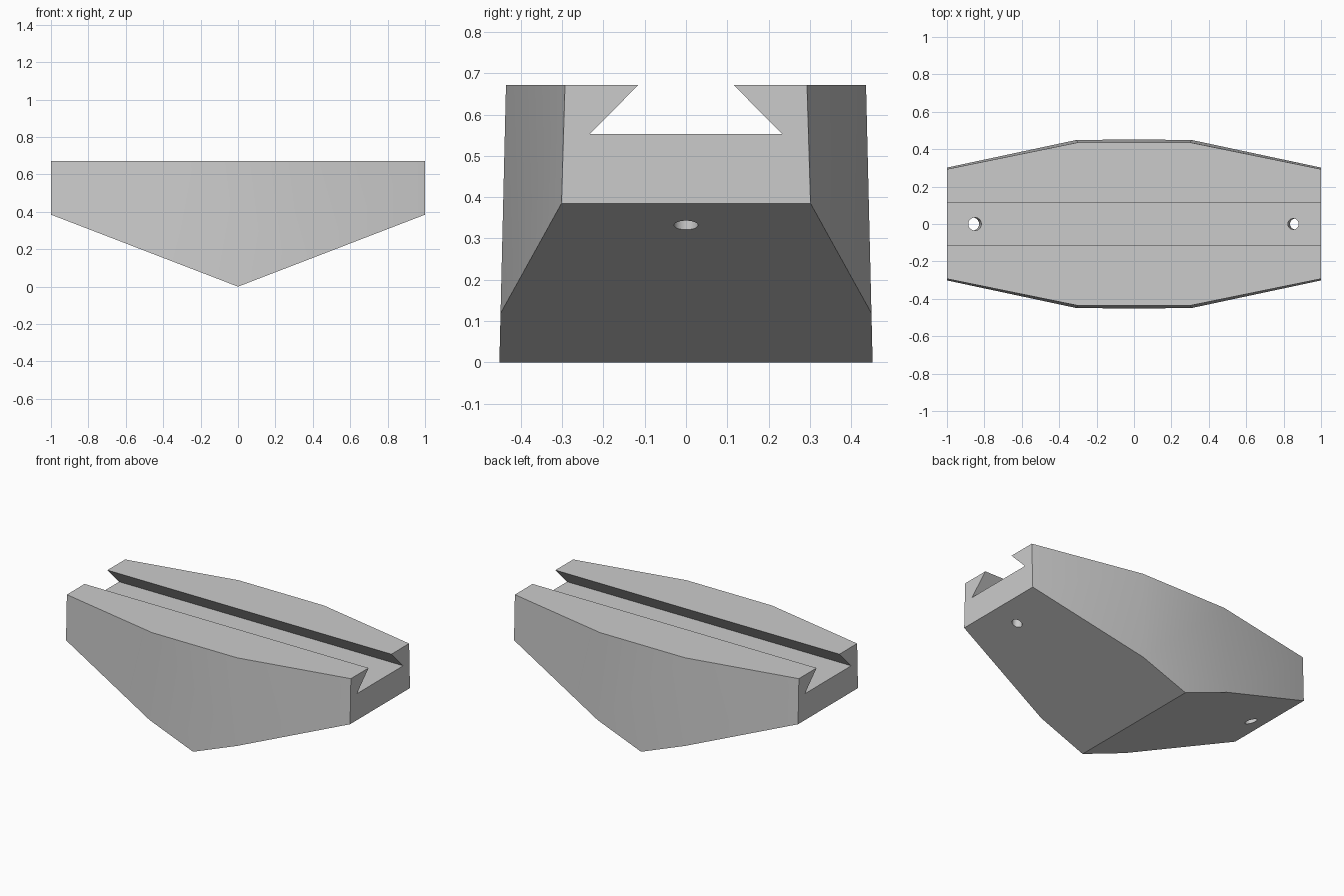
import bpy, bmesh, math
from mathutils import Vector

cube = bpy.data.objects.get("Cube")
if cube:
    bpy.data.objects.remove(cube, do_unlink=True)

TOP = 0.672      # height of the flat top
SLOPE = 0.385    # rise of the wedge underside per unit of length

grey = bpy.data.materials.new("plain grey")
grey.use_nodes = True
grey.diffuse_color = (0.6, 0.6, 0.6, 1)
grey.node_tree.nodes["Principled BSDF"].inputs["Base Color"].default_value = (0.6, 0.6, 0.6, 1)


def finish(name, bm):
    bmesh.ops.recalc_face_normals(bm, faces=bm.faces[:])
    mesh = bpy.data.meshes.new(name)
    bm.to_mesh(mesh)
    bm.free()
    mesh.materials.append(grey)
    obj = bpy.data.objects.new(name, mesh)
    bpy.context.collection.objects.link(obj)
    return obj


def loft(name, rings):
    """Closed solid between two rings of matching points."""
    bm = bmesh.new()
    a, b = [[bm.verts.new(p) for p in ring] for ring in rings]
    bm.faces.new(a)
    bm.faces.new(b)
    n = len(a)
    for i in range(n):
        bm.faces.new((a[i], a[(i + 1) % n], b[(i + 1) % n], b[i]))
    return bm


def plan(z, end, mid, corner):
    """Eight-sided outline, narrower at both ends."""
    quarter = [(1, end), (corner, mid)]
    half = quarter + [(-x, y) for x, y in reversed(quarter)]
    return [(x, y, z) for x, y in half + [(-x, -y) for x, y in half]]


# Body: tapered block cut to a V-shaped underside
bm = loft("body", [plan(0, 0.313, 0.452, 0.31), plan(TOP, 0.293, 0.436, 0.3)])
for side in (1, -1):
    cut = bmesh.ops.bisect_plane(
        bm, geom=bm.verts[:] + bm.edges[:] + bm.faces[:], plane_co=(0, 0, 0),
        plane_no=(side * SLOPE, 0, -1), clear_outer=True)
    edges = [e for e in cut["geom_cut"] if isinstance(e, bmesh.types.BMEdge)]
    bmesh.ops.holes_fill(bm, edges=[e for e in bm.edges if e.is_boundary], sides=0)
body = finish("wedge_body", bm)

# Dovetail slot along the top
profile = [(-0.233, 0.553), (0.233, 0.553), (0.115, TOP), (0.115, 0.8),
           (-0.115, 0.8), (-0.115, TOP)]
cutters = [finish("slot_cutter", loft("slot", [[(x, y, z) for y, z in profile]
                                               for x in (-1.2, 1.2)]))]

# Slightly tilted screw holes near both ends
for side, radius in ((-1, 0.035), (1, 0.029)):
    bm = bmesh.new()
    bmesh.ops.create_cone(bm, cap_ends=True, segments=32, radius1=radius,
                          radius2=radius, depth=0.6)
    hole = finish("hole_cutter", bm)
    hole.location = (side * 0.857, 0, 0.44)
    hole.rotation_euler.y = -side * math.radians(3)
    cutters.append(hole)

bpy.context.view_layer.objects.active = body
for cutter in cutters:
    cutter.hide_render = True
    mod = body.modifiers.new("cut", 'BOOLEAN')
    mod.operation = 'DIFFERENCE'
    mod.solver = 'EXACT'
    mod.object = cutter
    bpy.ops.object.modifier_apply(modifier=mod.name)
for cutter in cutters:
    bpy.data.objects.remove(cutter, do_unlink=True)

# Soft shading across the shallow side bends, sharp elsewhere
bpy.ops.object.select_all(action='DESELECT')
body.select_set(True)
bpy.ops.object.shade_smooth_by_angle(angle=math.radians(25))
